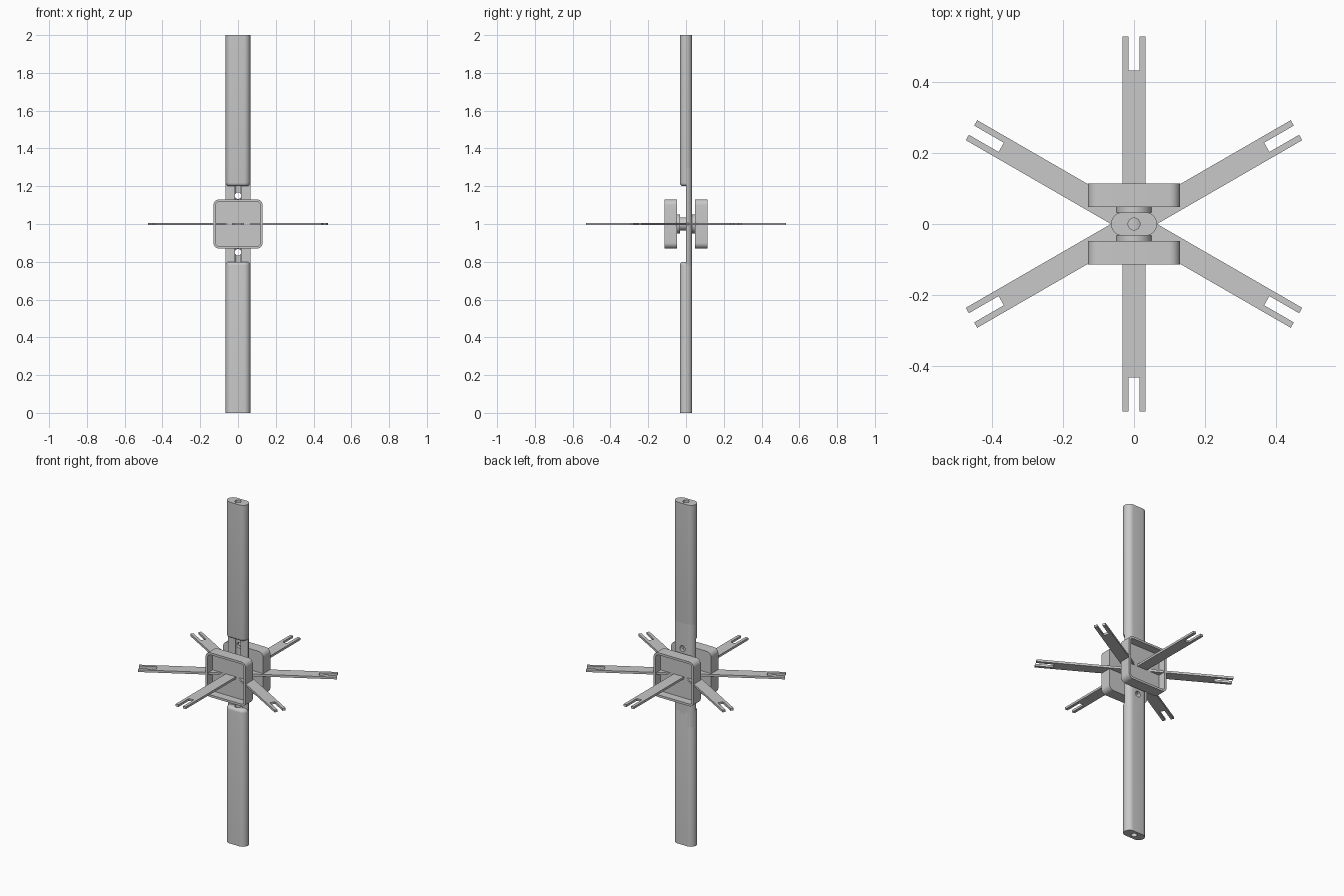
import bpy, bmesh, math
from mathutils import Matrix, Vector

cube = bpy.data.objects.get("Cube")
if cube:
    bpy.data.objects.remove(cube, do_unlink=True)

grey = bpy.data.materials.new("plain grey")
grey.use_nodes = True
colour = (0.58, 0.58, 0.58, 1)
grey.diffuse_color = colour
grey.node_tree.nodes["Principled BSDF"].inputs["Base Color"].default_value = colour

MID = 1.0            # height of the hub
HALF_W, HALF_D = 0.065, 0.033   # post half width and half depth
BORE = 0.017
TO_Y = Matrix.Rotation(math.radians(90), 4, 'X')   # local z -> -y


def rounded(w, d, r, steps=8, half=False):
    """Rounded rectangle outline; half keeps only the y >= 0 side."""
    pts = []
    corners = [(1, 1), (-1, 1), (-1, -1), (1, -1)]
    for q, (sx, sy) in enumerate(corners[:2] if half else corners):
        for i in range(steps + 1):
            a = math.pi / 2 * (q + i / steps)
            p = (sx * (w - r) + r * math.cos(a), sy * (d - r) + r * math.sin(a))
            if not pts or math.dist(p, pts[-1]) > 1e-5:
                pts.append(p)
    if math.dist(pts[0], pts[-1]) < 1e-5:
        pts.pop()
    return pts


def circle(r, n=32):
    return [(r * math.cos(math.tau * i / n), r * math.sin(math.tau * i / n)) for i in range(n)]


def prism(name, pts, lo, hi, matrix=Matrix(), edit=None):
    """Extrude an outline from lo to hi, optionally edit its top face."""
    bm = bmesh.new()
    base = bm.faces.new([bm.verts.new((x, y, lo)) for x, y in pts])
    ext = bmesh.ops.extrude_face_region(bm, geom=[base], use_keep_orig=True)["geom"]
    top = next(g for g in ext if isinstance(g, bmesh.types.BMFace))
    bmesh.ops.translate(bm, verts=top.verts[:], vec=(0, 0, hi - lo))
    bmesh.ops.recalc_face_normals(bm, faces=bm.faces[:])
    if edit:
        edit(bm, top)
    bm.transform(matrix)
    bmesh.ops.recalc_face_normals(bm, faces=bm.faces[:])
    mesh = bpy.data.meshes.new(name)
    bm.to_mesh(mesh)
    bm.free()
    mesh.materials.append(grey)
    ob = bpy.data.objects.new(name, mesh)
    bpy.context.collection.objects.link(ob)
    return ob


def cut(ob, *cutters):
    for c in cutters:
        mod = ob.modifiers.new("hole", 'BOOLEAN')
        mod.operation, mod.solver, mod.object = 'DIFFERENCE', 'EXACT', c
        c.hide_render = True
        c.hide_viewport = True
        c.display_type = 'WIRE'


def smooth(ob):
    bpy.ops.object.select_all(action='DESELECT')
    bpy.context.view_layer.objects.active = ob
    ob.select_set(True)
    bpy.ops.object.shade_smooth_by_angle(angle=math.radians(30))


def round_end(bm, top):
    bmesh.ops.bevel(bm, geom=top.edges[:], offset=0.018, segments=5,
                    profile=0.5, affect='EDGES')


def hollow(bm, top):
    bmesh.ops.inset_region(bm, faces=[top], thickness=0.013, use_even_offset=True)
    inner = bmesh.ops.extrude_discrete_faces(bm, faces=[top])["faces"][0]
    # walls of the recess
    bmesh.ops.translate(bm, verts=inner.verts[:], vec=(0, 0, -0.047))


# Posts: the upper and lower rods, each with one rounded inner end
stadium = rounded(HALF_W, HALF_D, HALF_D)
flip = Matrix.Translation((0, 0, 2)) @ Matrix.Rotation(math.pi, 4, 'X')
lower_post = prism("lower_post", stadium, 0, 0.8, edit=round_end)
upper_post = prism("upper_post", stadium, 0, 0.8, flip, edit=round_end)
spine = prism("spine", rounded(HALF_W, HALF_D, HALF_D, half=True), 0.7, 1.3)

# Long bore and two cross holes
bore = prism("bore_cutter", circle(BORE), -0.1, 2.1)
cross_holes = [prism("cross_hole_cutter", circle(BORE), -0.2, 0.2,
                     Matrix.Translation((0, 0, MID + s * 0.15)) @ TO_Y) for s in (-1, 1)]
cut(lower_post, bore)
cut(upper_post, bore)
cut(spine, bore, *cross_holes)
for post in (lower_post, upper_post, spine):
    smooth(post)

# Hub pin and the discs and trays on both sides
hub = Matrix.Translation((0, 0, MID))
smooth(prism("hub_pin", circle(0.035), -0.02, 0.04, hub @ TO_Y))
for side, turn in (("front", 0), ("back", math.pi)):
    facing = hub @ Matrix.Rotation(turn, 4, 'Z') @ TO_Y
    smooth(prism(side + "_disc", circle(0.05), 0.033, 0.052, facing))
    smooth(prism(side + "_tray", rounded(0.13, 0.13, 0.03), 0.048, 0.114, facing, hollow))

# Three crossing bars give six forked arms
L, W, SLOT, GAP = 0.53, 0.0325, 0.433, 0.015
end = [(L, -W), (L, -GAP), (SLOT, -GAP), (SLOT, GAP), (L, GAP), (L, W)]
bar = end + [(-x, -y) for x, y in end]
for i, name in enumerate(("right_diagonal_arms", "straight_arms", "left_diagonal_arms")):
    spin = Matrix.Rotation(math.radians(30 + 60 * i), 4, 'Z')
    prism(name, bar, -0.0065, 0.0065, hub @ spin)
